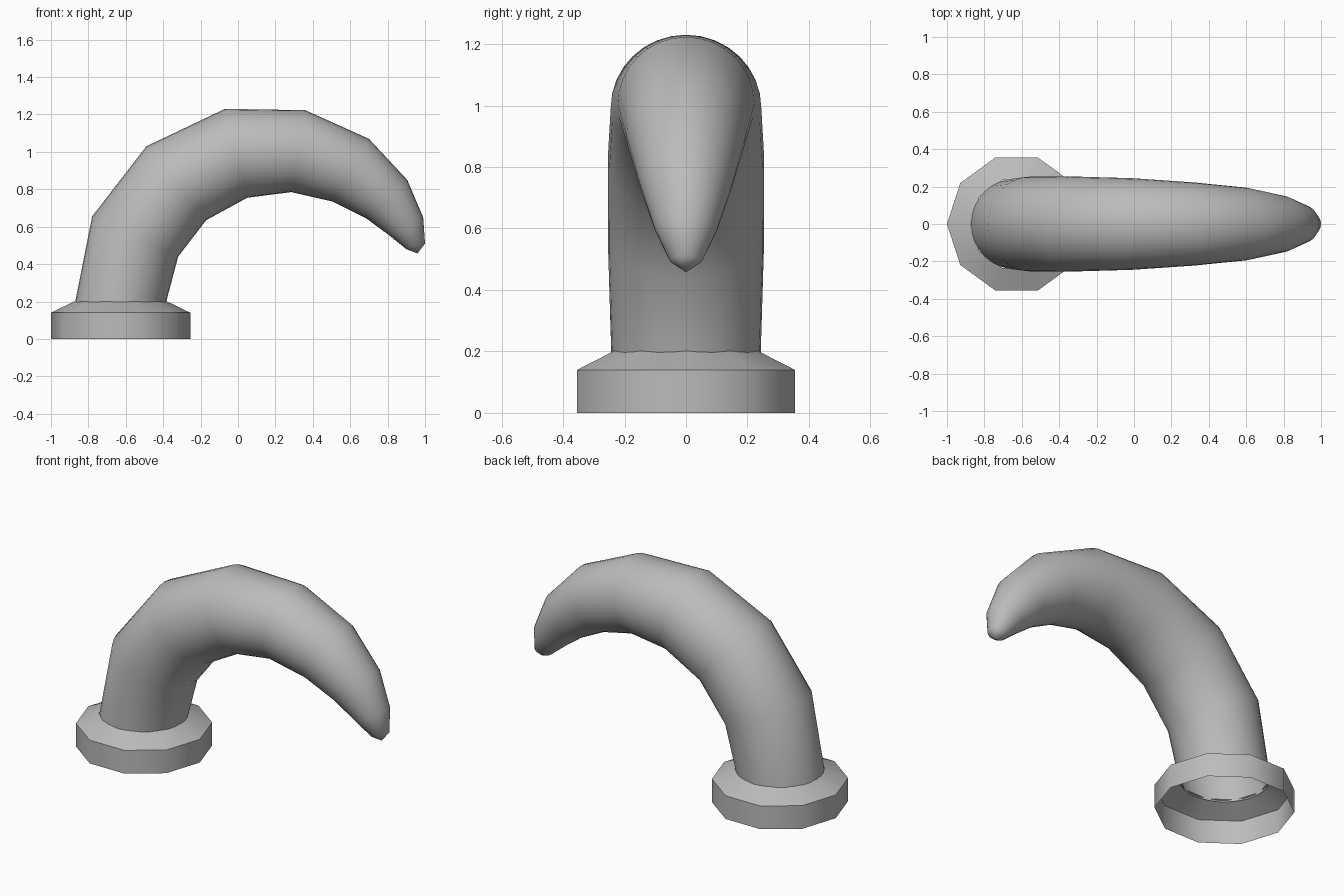
import bpy, bmesh, math
from mathutils import Vector

cube = bpy.data.objects.get("Cube")
if cube:
    bpy.data.objects.remove(cube, do_unlink=True)

grey = bpy.data.materials.new("plain grey")
grey.use_nodes = True
colour = (0.5, 0.5, 0.5, 1)
grey.diffuse_color = colour
grey.node_tree.nodes["Principled BSDF"].inputs["Base Color"].default_value = colour


def loft(name, rings, tip=None, smooth_angle=math.pi):
    """Join rings of points with quads, and close the end at an optional tip."""
    bm = bmesh.new()
    loops = [[bm.verts.new(p) for p in ring] for ring in rings]
    n = len(loops[0])
    for low, high in zip(loops, loops[1:]):
        for i in range(n):
            j = (i + 1) % n
            bm.faces.new((low[i], low[j], high[j], high[i]))
    if tip:
        end = bm.verts.new(tip)
        for i in range(n):
            bm.faces.new((loops[-1][i], loops[-1][(i + 1) % n], end))
    mesh = bpy.data.meshes.new(name)
    bm.to_mesh(mesh)
    bm.free()
    mesh.materials.append(grey)
    obj = bpy.data.objects.new(name, mesh)
    bpy.context.collection.objects.link(obj)
    bpy.ops.object.select_all(action="DESELECT")
    obj.select_set(True)
    bpy.context.view_layer.objects.active = obj
    bpy.ops.object.shade_smooth_by_angle(angle=smooth_angle)
    return obj


def ring(centre, across, sides):
    """Circle whose plane holds the y axis and the vector across."""
    side = Vector((0, across.length, 0))
    angles = [2 * math.pi * i / sides for i in range(sides)]
    return [centre + across * math.cos(a) + side * math.sin(a) for a in angles]


# Collar: open ten-sided ring with a sloping shoulder
base_x = -0.6275
collar = [(0.3725, 0), (0.3725, 0.14), (0.247, 0.201)]
loft("collar", [ring(Vector((base_x, 0, z)), Vector((r, 0, 0)), 10) for r, z in collar],
     smooth_angle=math.radians(40))

# Horn: outer and inner edge of each cross-section, as x, z pairs
sections = [
    ((-0.872, 0.19), (-0.386, 0.19)),
    ((-0.78, 0.655), (-0.32, 0.44)),
    ((-0.49, 1.03), (-0.17, 0.635)),
    ((-0.07, 1.23), (0.05, 0.755)),
    ((0.36, 1.223), (0.285, 0.785)),
    ((0.70, 1.07), (0.505, 0.735)),
    ((0.905, 0.85), (0.685, 0.645)),
    ((0.99, 0.65), (0.81, 0.553)),
    ((1.0, 0.51), (0.90, 0.48)),
]
horn_rings = []
for outer, inner in sections:
    a, b = Vector((outer[0], 0, outer[1])), Vector((inner[0], 0, inner[1]))
    horn_rings.append(ring((a + b) / 2, (b - a) / 2, 32))
loft("horn", horn_rings, tip=(0.96, 0, 0.457))
